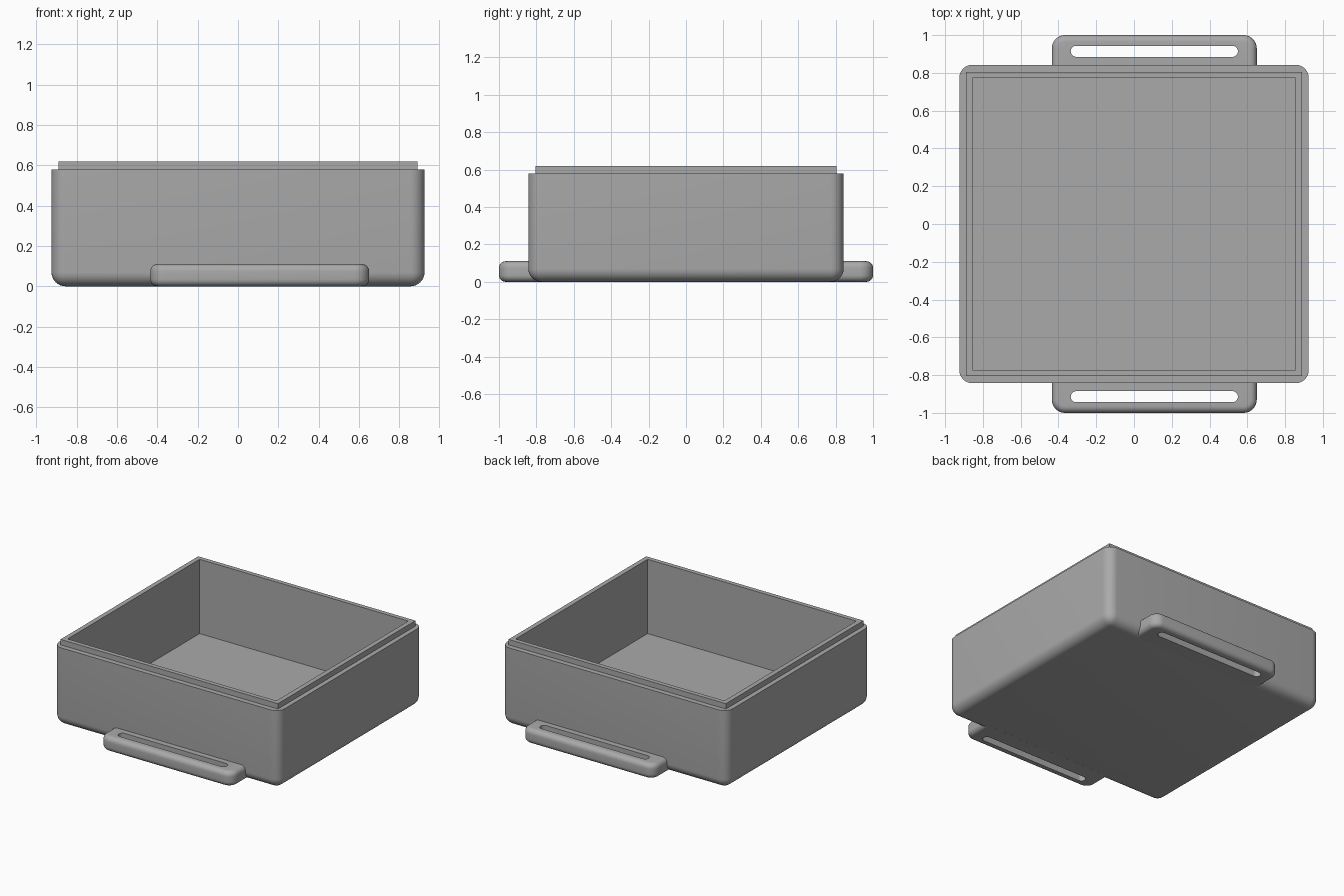
import bpy
import bmesh

if "Cube" in bpy.data.objects:
    bpy.data.objects.remove(bpy.data.objects["Cube"], do_unlink=True)

# Single plain grey
GREY = (0.40, 0.40, 0.40, 1)
grey = bpy.data.materials.new("plain_grey")
grey.use_nodes = True
grey.diffuse_color = GREY
grey.node_tree.nodes["Principled BSDF"].inputs["Base Color"].default_value = GREY


def box(name, low, high, pick=None, radius=0, segments=8):
    """Box between two corners; edges chosen by pick(a, b) are rounded."""
    bm = bmesh.new()
    bmesh.ops.create_cube(bm, size=1)
    for v in bm.verts:
        v.co = [(l + h) / 2 + c * (h - l) for l, h, c in zip(low, high, v.co)]
    if pick:
        edges = [e for e in bm.edges if pick(e.verts[0].co, e.verts[1].co)]
        bmesh.ops.bevel(bm, geom=edges, offset=radius, segments=segments,
                        profile=0.5, affect="EDGES", clamp_overlap=True)
    mesh = bpy.data.meshes.new(name)
    bm.to_mesh(mesh)
    bm.free()
    mesh.materials.append(grey)
    obj = bpy.data.objects.new(name, mesh)
    bpy.context.collection.objects.link(obj)
    return obj


def activate(obj):
    bpy.ops.object.select_all(action="DESELECT")
    obj.select_set(True)
    bpy.context.view_layer.objects.active = obj


def combine(obj, other, operation):
    """Apply a boolean and discard the helper."""
    activate(obj)
    mod = obj.modifiers.new("combine", "BOOLEAN")
    mod.object, mod.operation, mod.solver = other, operation, "EXACT"
    bpy.ops.object.modifier_apply(modifier=mod.name)
    bpy.data.objects.remove(other, do_unlink=True)


def vertical(a, b):
    return abs(a.z - b.z) > 0.01


# Tray: rounded sides and base, stepped square lip, square cavity
HX, HY, RIM, TOP = 0.925, 0.843, 0.58, 0.62
tray = box("tray", (-HX, -HY, 0), (HX, HY, RIM),
           lambda a, b: min(a.z, b.z) < 0.01, 0.07)
lip = box("lip", (-0.89, -0.805, 0.3), (0.89, 0.805, TOP))
combine(tray, lip, "UNION")
cavity = box("cavity", (-0.855, -0.772, 0.07), (0.855, 0.772, 1))
combine(tray, cavity, "DIFFERENCE")
parts = [tray]

# Strap handles: offset bars with a rounded slot, front and back
X0, X1, THICK = -0.435, 0.65, 0.11
for name, side in (("front_handle", -1), ("back_handle", 1)):
    ys = sorted((side * 0.775, side * 1.0))
    handle = box(name, (X0, ys[0], 0), (X1, ys[1], THICK),
                 lambda a, b: vertical(a, b) and abs(a.y) > 0.9, 0.07)
    # Soften the outer rim above and below
    bm = bmesh.new()
    bm.from_mesh(handle.data)
    rim = [e for e in bm.edges if not vertical(e.verts[0].co, e.verts[1].co)
           and not all(abs(v.co.y) < 0.8 for v in e.verts)]
    bmesh.ops.bevel(bm, geom=rim, offset=0.035, segments=6, profile=0.5,
                    affect="EDGES", clamp_overlap=True)
    bm.to_mesh(handle.data)
    bm.free()
    ys = sorted((side * 0.885, side * 0.943))
    slot = box("slot", (-0.335, ys[0], -0.1), (0.55, ys[1], 0.3),
               vertical, 0.0289)
    combine(handle, slot, "DIFFERENCE")
    parts.append(handle)

for part in parts:
    activate(part)
    bpy.ops.object.shade_smooth_by_angle(angle=0.6)
